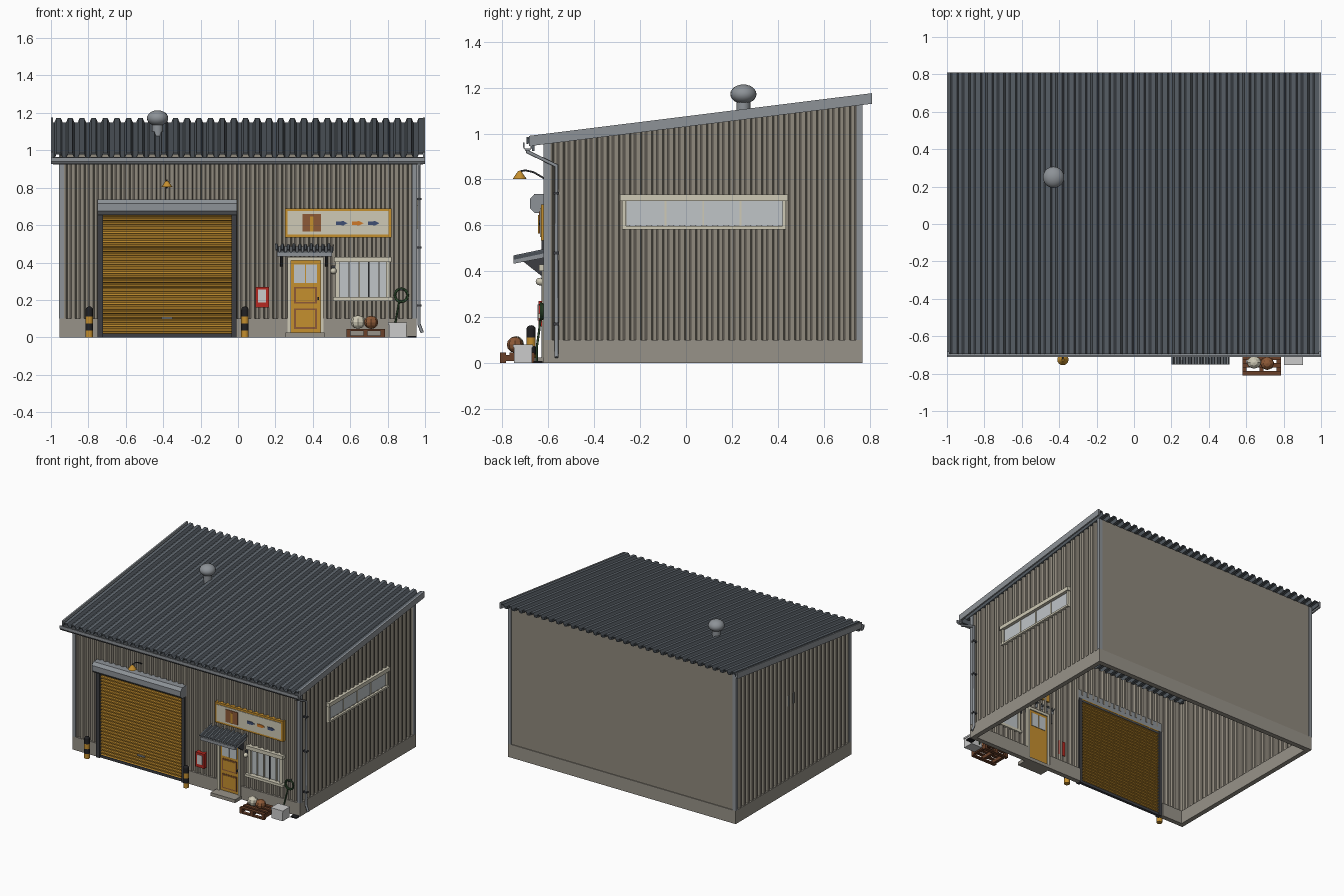
import bpy, bmesh, math
from mathutils import Vector

if "Cube" in bpy.data.objects:
    bpy.data.objects.remove(bpy.data.objects["Cube"])


def mat(name, r, g, b):
    m = bpy.data.materials.new(name)
    m.diffuse_color = [(c / 255) ** 2.2 for c in (r, g, b)] + [1]
    m.use_nodes = True
    m.node_tree.nodes["Principled BSDF"].inputs["Base Color"].default_value = m.diffuse_color
    return m


TAUPE = mat("taupe", 142, 136, 124)
STONE = mat("stone", 150, 145, 135)
SLATE = mat("slate", 92, 99, 106)
STEEL = mat("steel", 140, 145, 150)
DARK = mat("dark", 62, 64, 68)
OCHRE = mat("ochre", 196, 142, 50)
CREAM = mat("cream", 205, 200, 180)
GLASS = mat("glass", 190, 195, 198)
WOOD = mat("wood", 105, 66, 45)
BROWN = mat("brown", 140, 90, 58)
RED = mat("red", 180, 45, 38)
WHITE = mat("white", 215, 215, 212)
GREEN = mat("green", 52, 80, 52)
BLUE = mat("blue", 65, 80, 115)
ORANGE = mat("orange", 205, 120, 45)
BLACK = mat("black", 38, 38, 40)


def finish(name, bm, m, smooth=False):
    bmesh.ops.recalc_face_normals(bm, faces=bm.faces[:])
    me = bpy.data.meshes.new(name)
    bm.to_mesh(me)
    bm.free()
    me.materials.append(m)
    ob = bpy.data.objects.new(name, me)
    bpy.context.collection.objects.link(ob)
    if smooth:
        bpy.ops.object.select_all(action='DESELECT')
        ob.select_set(True)
        bpy.context.view_layer.objects.active = ob
        bpy.ops.object.shade_smooth_by_angle(angle=math.radians(40))
    return ob


def prism(name, pts, axis, a0, a1, m):
    """Extrude a 2D outline along x (pts = y,z) or y (pts = x,z)."""
    put = (lambda p, a: (a, p[0], p[1])) if axis == 'x' else (lambda p, a: (p[0], a, p[1]))
    bm = bmesh.new()
    r0, r1 = ([bm.verts.new(put(p, a)) for p in pts] for a in (a0, a1))
    bm.faces.new(r0)
    bm.faces.new(r1)
    for i in range(len(pts)):
        j = (i + 1) % len(pts)
        bm.faces.new((r0[i], r0[j], r1[j], r1[i]))
    return finish(name, bm, m)


def box(name, x0, x1, y0, y1, z0, z1, m):
    return prism(name, [(x0, z0), (x1, z0), (x1, z1), (x0, z1)], 'y', y0, y1, m)


def cone(name, x, y, z0, z1, r0, r1, m, n=16):
    bm = bmesh.new()
    bmesh.ops.create_cone(bm, cap_ends=True, segments=n, radius1=r0, radius2=r1, depth=z1 - z0)
    bmesh.ops.translate(bm, verts=bm.verts[:], vec=(x, y, (z0 + z1) / 2))
    return finish(name, bm, m, True)


def ball(name, c, r, m, u=20, v=12, smooth=True):
    bm = bmesh.new()
    bmesh.ops.create_uvsphere(bm, u_segments=u, v_segments=v, radius=1)
    for w in bm.verts:
        w.co = Vector(c) + Vector([a * b for a, b in zip(w.co, r)])
    return finish(name, bm, m, smooth)


def tube(name, pts, r, m, cyclic=False):
    cu = bpy.data.curves.new(name, 'CURVE')
    cu.dimensions, cu.bevel_depth, cu.bevel_resolution, cu.use_fill_caps = '3D', r, 2, True
    sp = cu.splines.new('POLY')
    sp.points.add(len(pts) - 1)
    for p, q in zip(sp.points, pts):
        p.co = (*q, 1)
    sp.use_cyclic_u = cyclic
    cu.materials.append(m)
    ob = bpy.data.objects.new(name, cu)
    bpy.context.collection.objects.link(ob)
    bpy.ops.object.select_all(action='DESELECT')
    ob.select_set(True)
    bpy.context.view_layer.objects.active = ob
    bpy.ops.object.convert(target='MESH')


RIB = [(0, 0), (.3, 0), (.45, 1), (.85, 1), (1, 0)]


def corrugated(name, pieces, pitch, depth, thick, m):
    """Ribbed sheets; each piece is (u0, u1, f) with f(u, offset, end) -> point."""
    def height(u):
        t = (u / pitch) % 1
        for (a, ha), (b, hb) in zip(RIB, RIB[1:]):
            if t <= b:
                return ha + (hb - ha) * (t - a) / (b - a)
    bm = bmesh.new()
    for u0, u1, f in pieces:
        ks = range(math.floor(u0 / pitch), math.ceil(u1 / pitch) + 1)
        inner = [(k + t) * pitch for k in ks for t, _ in RIB[:4]]
        us = [u0] + [u for u in inner if u0 + 1e-4 < u < u1 - 1e-4] + [u1]
        rings = []
        for u in us:
            h = height(u) * depth
            rings.append([bm.verts.new(f(u, d, e)) for d, e in
                          ((h, 0), (h, 1), (h - thick, 1), (h - thick, 0))])
        for a, b in zip(rings, rings[1:]):
            for i in range(4):
                bm.faces.new((a[i], a[i - 1], b[i - 1], b[i]))
        bm.faces.new(rings[0])
        bm.faces.new(rings[-1])
    return finish(name, bm, m)


def top(y):
    return 0.99 + 0.1243 * (y + 0.685)


# Ribbed walls, pieced around the openings
def front(x0, x1, z0, z1):
    return x0, x1, lambda u, d, e: (u, -0.602 - d, z1 if e else z0)


def side(s, y0, y1, z0, z1=None):
    return y0, y1, lambda u, d, e: (s * (0.937 + d), u, (z1 or top(u) - .03) if e else z0)


H = 0.965
corrugated("front_wall", [front(-.945, -.73, .1, H), front(-.73, -.03, .7, H), front(-.03, .275, .1, H),
                          front(.275, .45, .42, H), front(.45, .535, .1, H), front(.535, .8, .1, .21),
                          front(.535, .8, .41, H), front(.8, .945, .1, H)], .048, .014, .004, TAUPE)
corrugated("right_wall", [side(1, -.61, -.26, .1), side(1, -.26, .42, .1, .6), side(1, -.26, .42, .71),
                          side(1, .42, .76, .1)], .048, .014, .004, TAUPE)
corrugated("left_wall", [side(-1, -.61, .76, .1)], .048, .014, .004, TAUPE)
box("back_wall", -.945, .945, .75, .762, .1, top(.76) - .03, TAUPE)

# Plinth with gaps for the two doors
for x0, x1 in ((-.955, -.75), (-.01, .265), (.455, .955)):
    box("front_plinth", x0, x1, -.62, -.585, 0, .1, STONE)
box("back_plinth", -.955, .955, .73, .768, 0, .1, STONE)
for s in (-1, 1):
    xs = sorted((s * .92, s * .955))
    box("side_plinth", *xs, -.585, .73, 0, .1, STONE)
    # Corner trims and roof verge
    for y, w in ((-.62, .03), (.768, -.025)):
        t = top(y) - .035
        a, b = sorted((y, y + w))
        c, d = sorted((y, y + math.copysign(.006, w)))
        box("corner_trim_side", *sorted((s * .949, s * .956)), a, b, .1, t, STEEL)
        box("corner_trim_face", *sorted((s * .93, s * .956)), c, d, .1, t, STEEL)
    prism("roof_verge", [(-.685, .945), (.81, 1.13), (.81, 1.176), (-.685, .99)], 'x', *sorted((s * .988, s)), STEEL)

# Roof sheet, eaves fascia and gutter
corrugated("roof", [(-.99, .99, lambda u, d, e: (u, (-.695, .81)[e], top((-.695, .81)[e]) - .026 + d))],
           .0625, .022, .008, SLATE)
box("eaves_fascia", -.99, .99, -.672, -.66, .925, .965, SLATE)
prism("gutter", [(-.71, .962), (-.71, .94), (-.7, .926), (-.68, .926), (-.672, .935), (-.672, .955),
                 (-.678, .955), (-.678, .936), (-.703, .936), (-.703, .962)], 'x', -1, 1, STEEL)
tube("downpipe", [(.968, -.69, .935), (.968, -.69, .92), (.968, -.565, .86), (.968, -.565, .07),
                  (.985, -.565, .025)], .009, STEEL)
for z in (.74, .48, .17):
    box("pipe_clip", .95, .98, -.577, -.553, z - .006, z + .006, DARK)

# Roof ventilator
cone("vent_pipe", -.43, .25, 1.07, 1.15, .03, .03, STEEL)
ball("vent_cap", (-.43, .25, 1.172), (.057, .057, .042), STEEL)

# Roller door
corrugated("roller_door", [(.02, .68, lambda u, d, e: ((-.725, -.032)[e], -.604 - d, u))], .0237, .01, .006, OCHRE)
box("roller_bottom_bar", -.725, -.032, -.618, -.598, 0, .02, DARK)
box("roller_handle", -.41, -.35, -.624, -.612, .098, .108, STEEL)
for x in (-.75, -.035):
    box("roller_guide", x, x + .027, -.63, -.595, 0, .67, DARK)
prism("roller_box", [(-.6, .655), (-.66, .655), (-.68, .675), (-.68, .715), (-.66, .737), (-.6, .737)],
      'x', -.752, -.005, STEEL)

# Swan-neck lamp
tube("lamp_arm", [(-.38, -.61, .8), (-.38, -.635, .815), (-.38, -.665, .832), (-.38, -.7, .84),
                  (-.38, -.725, .835)], .004, DARK)
cone("lamp_shade", -.38, -.725, .803, .836, .03, .007, OCHRE)

# Sign with painted goods
box("sign_frame", .25, .82, -.632, -.6, .535, .69, OCHRE)
box("sign_panel", .265, .805, -.636, -.63, .55, .675, CREAM)
box("sign_parcel", .345, .445, -.641, -.635, .565, .66, BROWN)
box("sign_parcel_band", .386, .404, -.644, -.64, .565, .645, OCHRE)
for x, m in ((.555, BLUE), (.64, ORANGE), (.725, BLUE)):
    prism("sign_tool", [(x + a, .61 + b) for a, b in
                        ((-.03, -.01), (.01, -.011), (.03, 0), (.01, .011), (-.03, .01))], 'y', -.641, -.635, m)

# Fire point
box("fire_box", .093, .165, -.642, -.605, .16, .27, RED)
box("fire_box_label", .108, .15, -.646, -.641, .185, .255, WHITE)

# Entrance door
for x in (.265, .44):
    box("door_jamb", x, x + .018, -.628, -.59, .025, .43, CREAM)
box("door_head", .265, .458, -.628, -.59, .41, .43, CREAM)
box("door_leaf", .283, .44, -.615, -.598, .025, .41, OCHRE)
for x in (.3, .364):
    box("door_pane", x, x + .058, -.619, -.594, .29, .39, GLASS)
for z0, z1 in ((.18, .27), (.045, .155)):
    box("door_panel_groove", .3, .422, -.618, -.61, z0, z1, BROWN)
    box("door_panel", .309, .413, -.621, -.61, z0 + .009, z1 - .009, OCHRE)
box("door_knob", .424, .434, -.63, -.612, .2, .215, DARK)
box("door_step", .255, .462, -.695, -.585, 0, .025, STONE)

# Canopy over the door
corrugated("canopy_roof", [(.2, .51, lambda u, d, e: (u, (-.752, -.6)[e], (.455, .487)[e] + d))],
           .031, .014, .005, SLATE)
prism("canopy_frame", [(-.752, .433), (-.752, .457), (-.61, .487), (-.61, .46)], 'x', .208, .502, STEEL)
for x in (.225, .465):
    prism("canopy_bracket", [(-.61, .38), (-.63, .38), (-.71, .443), (-.61, .465)], 'x', x, x + .014, DARK)
ball("wall_lamp", (.51, -.635, .355), (.017, .02, .017), CREAM, 12, 8)
box("wall_lamp_base", .5, .52, -.63, -.605, .36, .385, DARK)

# Front window
box("window_glass", .535, .8, -.61, -.6, .21, .41, GLASS)
for x in (.522, .79):
    box("window_jamb", x, x + .022, -.628, -.595, .205, .41, CREAM)
box("window_head", .512, .822, -.64, -.595, .402, .43, CREAM)
box("window_sill", .508, .83, -.645, -.595, .195, .215, CREAM)
for i, x in enumerate((.59, .645, .695, .75)):
    box("window_bar", x, x + .007, -.62, -.605, .21, .41, DARK if i == 2 else CREAM)

# Side strip window
box("side_window_glass", .938, .946, -.265, .425, .59, .715, GLASS)
for y in (-.278, .42):
    box("side_window_jamb", .93, .96, y, y + .016, .585, .71, CREAM)
box("side_window_head", .93, .97, -.288, .444, .706, .735, CREAM)
box("side_window_sill", .93, .965, -.278, .436, .583, .597, CREAM)
for y in (-.09, .075, .238):
    box("side_window_bar", .94, .951, y - .004, y + .004, .59, .71, CREAM)

# Small vent strips on the left wall
for y in (.06, .12):
    box("left_vent_strip", -.955, -.935, y, y + .012, .65, .73, STEEL)

# Striped bollards
for x in (-.795, .037):
    for i in range(4):
        cone("bollard_band", x, -.675, i * .037, (i + 1) * .037, .02, .02, (OCHRE, BLACK)[i % 2])
    ball("bollard_cap", (x, -.675, .148), (.02, .02, .017), BLACK, 16, 8)

# Pallet with sacks
for x in (.58, .67, .763):
    box("pallet_runner", x, x + .022, -.81, -.66, .01, .035, WOOD)
for i in range(4):
    y = -.81 + i * .0417
    box("pallet_board", .58, .785, y, y + .025, .035, .045, WOOD)
    if i in (0, 3):
        box("pallet_foot_board", .58, .785, y, y + .025, 0, .01, WOOD)
ball("cream_sack", (.642, -.74, .082), (.04, .034, .036), CREAM, 8, 6, False)
ball("brown_sack", (.712, -.745, .08), (.038, .036, .035), BROWN, 8, 6, False)

# Crate, drain and hose
box("crate", .807, .9, -.75, -.67, 0, .075, WHITE)
box("crate_lid", .803, .904, -.754, -.666, .068, .08, WHITE)
box("drain", .905, .955, -.665, -.625, 0, .008, BLACK)
for r, y in ((.036, -.632), (.032, -.626)):
    tube("hose_coil", [(.873 + r * math.cos(a * math.tau / 20), y, .225 + r * math.sin(a * math.tau / 20))
                       for a in range(20)], .005, GREEN, True)
tube("hose_tail", [(.862, -.634, .192), (.853, -.64, .14), (.84, -.65, .07), (.845, -.65, .006)], .005, GREEN)
box("hose_hook", .866, .88, -.64, -.605, .25, .258, DARK)
